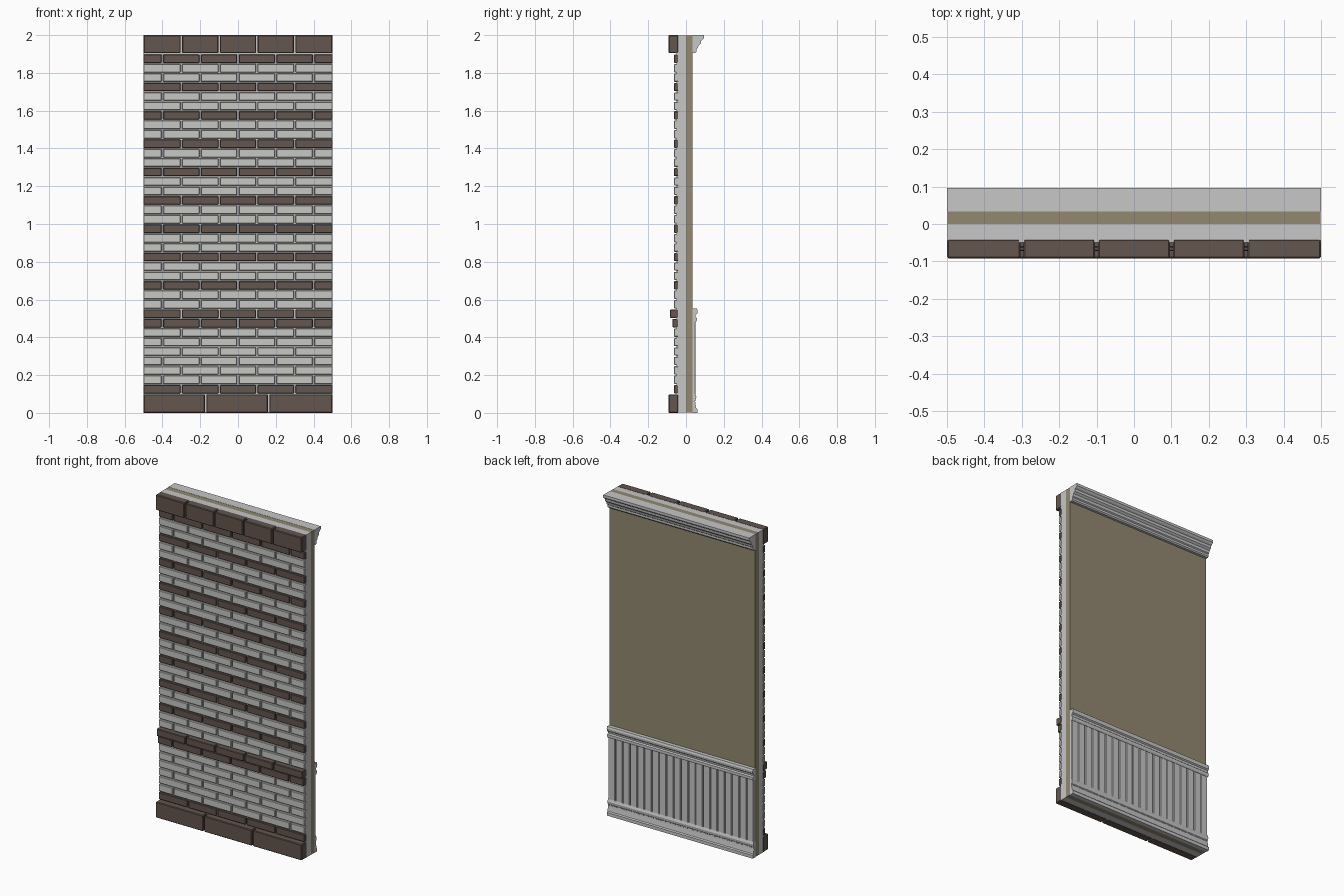
import bpy, bmesh
from mathutils import Matrix

cube = bpy.data.objects.get("Cube")
if cube:
    bpy.data.objects.remove(cube, do_unlink=True)


def material(name, r, g, b):
    m = bpy.data.materials.new(name)
    m.use_nodes = True
    m.diffuse_color = (r, g, b, 1)
    bsdf = next(n for n in m.node_tree.nodes if n.type == 'BSDF_PRINCIPLED')
    bsdf.inputs["Base Color"].default_value = (r, g, b, 1)
    bsdf.inputs["Roughness"].default_value = 0.8
    return m


BROWN = material("dark brown brick", 0.125, 0.092, 0.078)
PALE = material("pale brick", 0.57, 0.58, 0.55)
GREY = material("light grey", 0.57, 0.57, 0.57)
OLIVE = material("olive plaster", 0.29, 0.25, 0.165)


def add_box(bm, x0, x1, y0, y1, z0, z1):
    centre = Matrix.Translation(((x0 + x1) / 2, (y0 + y1) / 2, (z0 + z1) / 2))
    size = Matrix.Diagonal((x1 - x0, y1 - y0, z1 - z0, 1))
    bmesh.ops.create_cube(bm, size=1, matrix=centre @ size)


def finish(bm, name, mat, bevel=0):
    bmesh.ops.recalc_face_normals(bm, faces=bm.faces)
    mesh = bpy.data.meshes.new(name)
    bm.to_mesh(mesh)
    bm.free()
    mesh.materials.append(mat)
    ob = bpy.data.objects.new(name, mesh)
    bpy.context.collection.objects.link(ob)
    if bevel:
        mod = ob.modifiers.new("soft edges", 'BEVEL')
        mod.width = bevel
        mod.segments = 1
    return ob


def slab(name, mat, *bounds):
    bm = bmesh.new()
    add_box(bm, *bounds)
    return finish(bm, name, mat)


def course(bm, joints, z0, z1, front, gap=0.008):
    """One row of bricks, split at the given joints."""
    xs = [-0.5] + joints + [0.5]
    for a, b in zip(xs, xs[1:]):
        x0 = a if a == -0.5 else a + gap / 2
        x1 = b if b == 0.5 else b - gap / 2
        add_box(bm, x0, x1, front, -0.04, z0, z1)


def moulding(name, points):
    """Profile in (y, z) run along the whole width."""
    bm = bmesh.new()
    face = bm.faces.new([bm.verts.new((-0.5, y, z)) for y, z in points])
    ext = bmesh.ops.extrude_face_region(bm, geom=[face])
    verts = [g for g in ext["geom"] if isinstance(g, bmesh.types.BMVert)]
    bmesh.ops.translate(bm, verts=verts, vec=(1, 0, 0))
    return finish(bm, name, GREY)


# Wall layers
slab("wall_core", GREY, -0.499, 0.499, -0.05, 0, 0.001, 1.999)
slab("plaster_panel", OLIVE, -0.499, 0.499, 0, 0.035, 0.001, 1.999)

# Running bond courses, dark every third row above the belt
EVEN = [-0.3, -0.1, 0.1, 0.3]
ODD = [-0.4, -0.2, 0, 0.2, 0.4]
dark, pale = bmesh.new(), bmesh.new()
for row in range(2, 38):
    is_dark = row in (2, 9, 10) or (row > 10 and row % 3 == 1)
    front = {9: -0.072, 10: -0.084}.get(row, -0.063)
    z = row * 0.05
    course(dark if is_dark else pale, ODD if row % 2 else EVEN,
           z + 0.003, z + 0.047, front)
finish(dark, "dark_bricks", BROWN, 0.003)
finish(pale, "pale_bricks", PALE, 0.003)

# Large stones at foot and top
foot, cap = bmesh.new(), bmesh.new()
course(foot, [-0.172, 0.162], 0, 0.098, -0.092)
finish(foot, "foot_stones", BROWN, 0.004)
course(cap, EVEN, 1.905, 2, -0.092)
finish(cap, "cap_stones", BROWN, 0.004)

# Interior panelling: backing and raised vertical boards
slab("wainscot_backing", GREY, -0.499, 0.499, 0.034, 0.042, 0.05, 0.5)
boards = bmesh.new()
count = 20
for i in range(count):
    x = -0.5 + i / count
    add_box(boards, x + 0.002, x + 1 / count - 0.002, 0.036, 0.05, 0.06, 0.5)
finish(boards, "wainscot_boards", GREY, 0.003)

# Interior mouldings
moulding("skirting_board", [
    (0.034, 0), (0.06, 0), (0.06, 0.02), (0.054, 0.026), (0.05, 0.05),
    (0.048, 0.066), (0.053, 0.072), (0.055, 0.085), (0.05, 0.1), (0.034, 0.1)])
moulding("chair_rail", [
    (0.034, 0.48), (0.052, 0.48), (0.057, 0.488), (0.057, 0.502),
    (0.05, 0.508), (0.052, 0.52), (0.06, 0.526), (0.062, 0.54),
    (0.058, 0.552), (0.034, 0.552)])
moulding("cornice", [
    (0.034, 1.905), (0.05, 1.905), (0.056, 1.912), (0.056, 1.925),
    (0.062, 1.93), (0.066, 1.945), (0.078, 1.955), (0.08, 1.97),
    (0.088, 1.975), (0.096, 1.984), (0.096, 2), (0.034, 2)])
